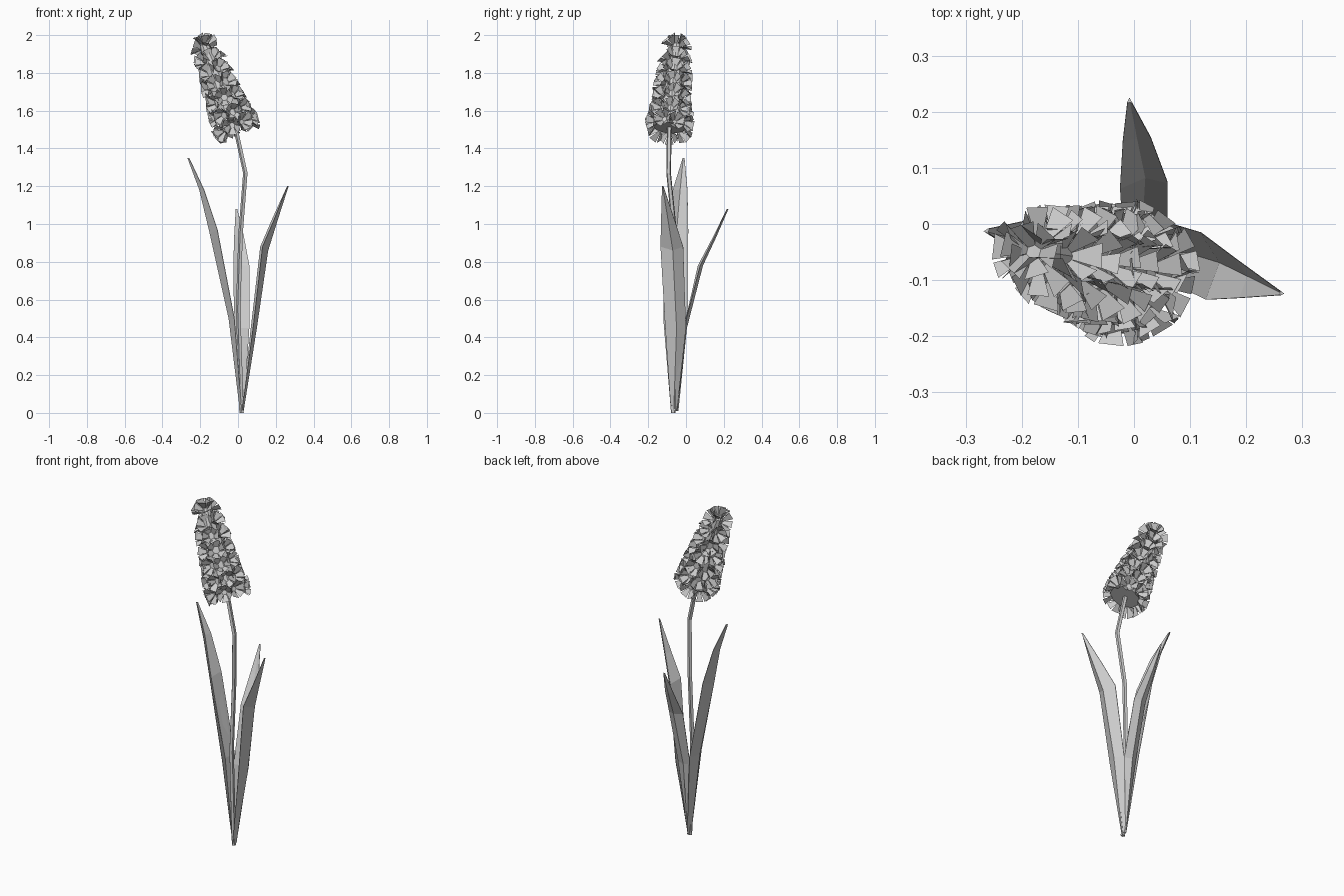
import bpy, bmesh, math, random
from mathutils import Vector

random.seed(4)
cube = bpy.data.objects.get("Cube")
if cube:
    bpy.data.objects.remove(cube, do_unlink=True)

grey = bpy.data.materials.new("plain grey")
grey.use_nodes = True
colour = (0.6, 0.6, 0.6, 1)
grey.diffuse_color = colour
grey.node_tree.nodes["Principled BSDF"].inputs["Base Color"].default_value = colour


def finish(name, bm, closed=True):
    if closed:
        bmesh.ops.recalc_face_normals(bm, faces=bm.faces)
    mesh = bpy.data.meshes.new(name)
    bm.to_mesh(mesh)
    bm.free()
    mesh.materials.append(grey)
    obj = bpy.data.objects.new(name, mesh)
    bpy.context.collection.objects.link(obj)
    return obj


def loft(bm, rings):
    """Join matching rings of points into a capped tube."""
    rows = [[bm.verts.new(p) for p in ring] for ring in rings]
    n = len(rows[0])
    for a, b in zip(rows, rows[1:]):
        for i in range(n):
            j = (i + 1) % n
            bm.faces.new((a[i], a[j], b[j], b[i]))
    bm.faces.new(rows[0][::-1])
    bm.faces.new(rows[-1])


def circle(centre, axis, radius, sides):
    axis = Vector(axis).normalized()
    u = axis.cross(Vector((0, 1, 0))).normalized()
    v = axis.cross(u)
    steps = [math.tau * i / sides for i in range(sides)]
    return [Vector(centre) + radius * (u * math.cos(a) + v * math.sin(a)) for a in steps]


# Leaves: folded blades; each station is (one edge, outer rib, other edge)
def leaf(name, stations, thickness=0.008):
    bm = bmesh.new()
    rings = []
    for left, rib, right in stations:
        left, rib, right = Vector(left), Vector(rib), Vector(right)
        inward = ((left + right) / 2 - Vector((0.02, -0.06, rib.z)))
        inward = Vector((-inward.x, -inward.y, 0.0)).normalized() * thickness
        rings.append([left, rib, right, right + inward * 0.3, rib + inward, left + inward * 0.3])
    loft(bm, rings)
    finish(name, bm)


leaf("left_leaf", [
    ((0.02, -0.05, 0.01), (0.03, -0.065, 0.01), (0.02, -0.08, 0.01)),
    ((0.07, 0.0, 0.45), (0.10, -0.05, 0.45), (0.08, -0.11, 0.45)),
    ((0.12, -0.015, 0.88), (0.16, -0.07, 0.86), (0.13, -0.135, 0.88)),
    ((0.18, -0.06, 1.02), (0.21, -0.095, 1.02), (0.19, -0.132, 1.02)),
    ((0.262, -0.120, 1.2), (0.268, -0.124, 1.2), (0.262, -0.127, 1.2))])
leaf("right_leaf", [
    ((0.02, -0.08, 0.01), (0.01, -0.065, 0.01), (0.02, -0.04, 0.01)),
    ((-0.02, -0.12, 0.5), (-0.05, -0.06, 0.5), (-0.03, 0.01, 0.5)),
    ((-0.11, -0.11, 0.97), (-0.15, -0.05, 0.95), (-0.12, 0.012, 0.97)),
    ((-0.18, -0.07, 1.18), (-0.205, -0.03, 1.18), (-0.185, 0.008, 1.18)),
    ((-0.26, -0.017, 1.35), (-0.268, -0.013, 1.35), (-0.26, -0.008, 1.35))])
leaf("back_leaf", [
    ((0.03, -0.06, 0.01), (0.02, -0.045, 0.01), (0.01, -0.06, 0.01)),
    ((0.06, -0.01, 0.45), (0.015, 0.005, 0.45), (-0.02, -0.01, 0.45)),
    ((0.06, 0.075, 0.78), (0.02, 0.09, 0.78), (-0.025, 0.065, 0.78)),
    ((0.03, 0.155, 0.94), (0.005, 0.16, 0.93), (-0.02, 0.15, 0.94)),
    ((-0.004, 0.218, 1.08), (-0.008, 0.225, 1.08), (-0.012, 0.218, 1.08))])

# Stem: bent five-sided stalk
path = [Vector(p) for p in ((0.02, -0.068, 0), (0.002, -0.065, 0.55),
                            (0.015, -0.06, 0.95), (0.04, -0.092, 1.27), (-0.015, -0.088, 1.52))]
bm = bmesh.new()
loft(bm, [circle(p, (0, 0, 1), 0.013, 5) for p in path])
finish("stem", bm)

# Flower core: leaning cone that carries the blossoms
base, top = Vector((-0.01, -0.088, 1.51)), Vector((-0.18, -0.05, 1.95))
axis = (top - base).normalized()
bm = bmesh.new()
loft(bm, [circle(base, axis, 0.085, 10), circle(base.lerp(top, 0.5), axis, 0.062, 10),
          circle(top, axis, 0.025, 10)])
finish("flower_core", bm)


# Blossoms: open funnels of six separate flaring petals
def blossom(bm, root, direction, size):
    phase = random.uniform(0, math.tau)
    d = direction.normalized()
    u = d.orthogonal().normalized()
    v = d.cross(u)

    def point(angle, radius, height):
        a = phase + angle
        return bm.verts.new(root + size * (d * height + radius * (u * math.cos(a) + v * math.sin(a))))

    for k in range(6):
        mid = math.tau * k / 6
        half = math.pi / 6
        flare = random.uniform(0.9, 1.1)
        bm.faces.new([point(mid - half, 0.25, 0), point(mid + half, 0.25, 0),
                      point(mid + half * 0.85, flare, 0.85), point(mid - half * 0.85, flare, 0.85)])
    bm.faces.new([point(math.tau * k / 6 + math.pi / 6, 0.25, 0) for k in range(6)])


bm = bmesh.new()
rows = (9, 9, 8, 7, 6, 5, 3)
for r, count in enumerate(rows):
    t = r / (len(rows) - 1)
    ring = circle(base.lerp(top, 0.02 + 0.95 * t), axis, 0.078 * (1 - t) + 0.022 * t, count * 2)
    centre = sum(ring, Vector()) / len(ring)
    for p in ring[r % 2::2]:
        out = (p - centre).normalized()
        root = p + axis * random.uniform(-0.012, 0.012)
        blossom(bm, root, out + axis * (0.9 * t - 0.15 + random.uniform(-0.2, 0.2)), 0.05)
blossom(bm, top, axis + Vector((0.2, 0, 0)), 0.05)
finish("blossoms", bm, closed=False)
